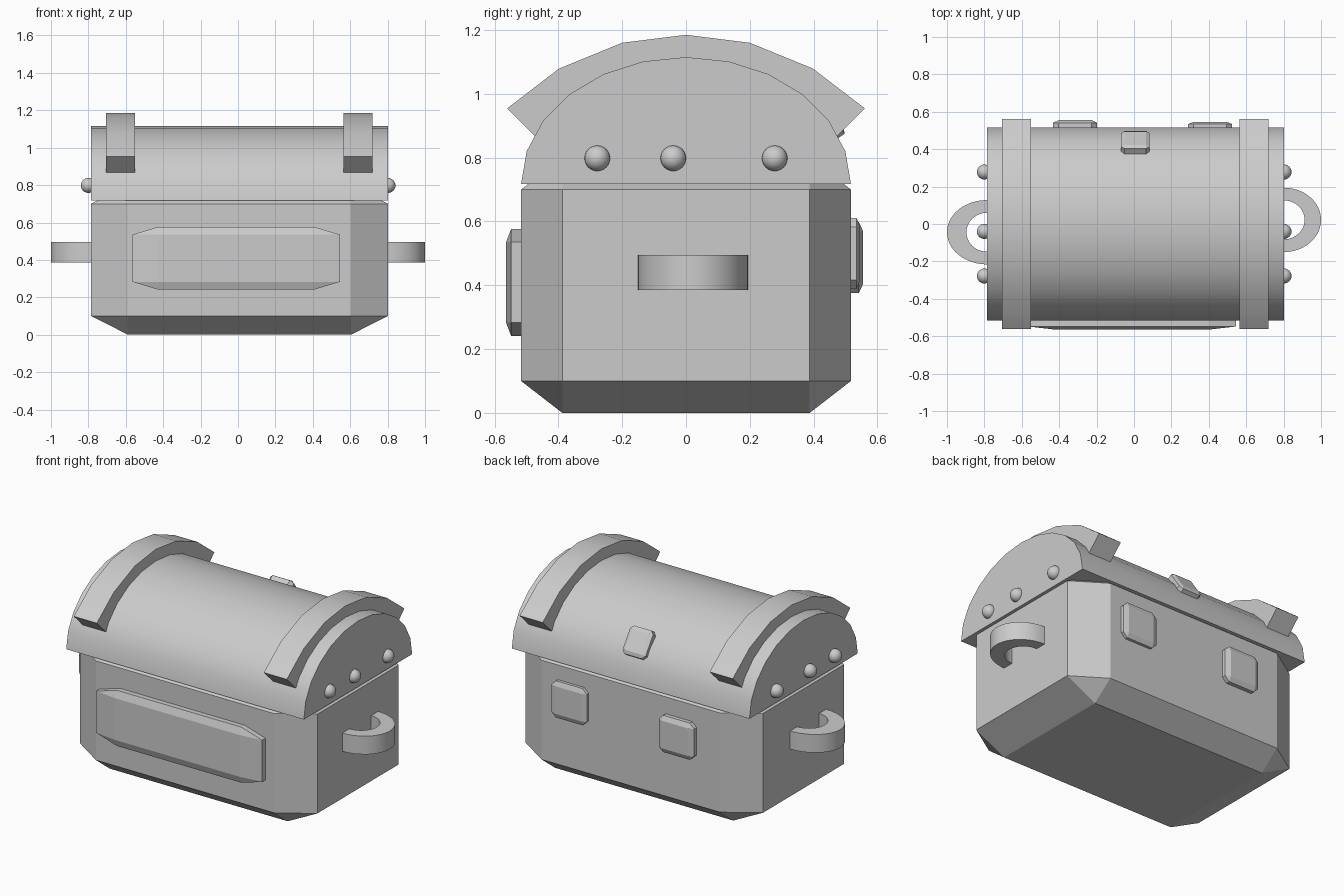
import bpy, bmesh
from math import sin, cos, pi, radians

if "Cube" in bpy.data.objects:
    bpy.data.objects.remove(bpy.data.objects["Cube"])


def finish(name, bm, smooth):
    bmesh.ops.recalc_face_normals(bm, faces=bm.faces)
    mesh = bpy.data.meshes.new(name)
    bm.to_mesh(mesh)
    bm.free()
    ob = bpy.data.objects.new(name, mesh)
    bpy.context.collection.objects.link(ob)
    if smooth:
        bpy.ops.object.select_all(action='DESELECT')
        ob.select_set(True)
        bpy.context.view_layer.objects.active = ob
        bpy.ops.object.shade_smooth_by_angle(angle=radians(30))
    return ob


def chamfered_box(name, centre, half, tilt=0):
    """Cube bevelled by a quarter, then stretched to its half sizes."""
    bm = bmesh.new()
    bmesh.ops.create_cube(bm, size=2)
    bmesh.ops.bevel(bm, geom=bm.edges[:], offset=0.25, segments=1, affect='EDGES')
    bmesh.ops.scale(bm, vec=half, verts=bm.verts)
    ob = finish(name, bm, False)
    ob.location = centre
    ob.rotation_euler.x = tilt
    return ob


def extrude_profile(name, pts, vec):
    bm = bmesh.new()
    face = bm.faces.new([bm.verts.new(p) for p in pts])
    new = bmesh.ops.extrude_face_region(bm, geom=[face], use_keep_orig=True)
    moved = [g for g in new['geom'] if isinstance(g, bmesh.types.BMVert)]
    bmesh.ops.translate(bm, vec=vec, verts=moved)
    return finish(name, bm, True)


CX, HX, HY = 0.008, 0.794, 0.517

# Chest body
chamfered_box("chest_body", (CX, 0, 0.4), (HX, HY, 0.4))

# Arched lid
arch = [(CX - HX, HY * cos(pi * i / 12), 0.717 + 0.398 * sin(pi * i / 12)) for i in range(13)]
extrude_profile("lid", arch, (2 * HX, 0, 0))

# Curved lid straps
outer = [(-0.561, 0.954), (-0.398, 1.079), (-0.2, 1.16), (0, 1.185),
         (0.2, 1.16), (0.398, 1.079), (0.561, 0.954)]
inner = [(0.445, 0.84), (0.32, 0.96), (0.17, 1.04), (0, 1.06),
         (-0.17, 1.04), (-0.32, 0.96), (-0.445, 0.84)]
for side, x in (("left", -0.705), ("right", 0.565)):
    extrude_profile("lid_strap_" + side, [(x, y, z) for y, z in outer + inner], (0.154, 0, 0))

# Side handles: half rings with a flat band section
for side, sx, x, y in (("left", -1, -0.786, -0.044), ("right", 1, 0.802, 0.022)):
    n = 24
    angles = [-pi / 2 + pi * i / n for i in range(n + 1)]
    edge = [(x + sx * (1 - abs(x)) * cos(a), y + 0.172 * sin(a), 0.385) for a in angles]
    edge += [(x + sx * 0.11 * cos(a), y + 0.104 * sin(a), 0.385) for a in reversed(angles)]
    extrude_profile("handle_" + side, edge, (0, 0, 0.11))

# Lid rivets
for side, x in (("left", -0.8), ("right", 0.802)):
    for i, y in enumerate((-0.278, -0.04, 0.278)):
        bm = bmesh.new()
        bmesh.ops.create_uvsphere(bm, u_segments=24, v_segments=12, radius=0.04)
        finish(f"rivet_{side}_{i + 1}", bm, True).location = (x, y, 0.798)

# Front plate, rear plates and rear lid latch
chamfered_box("front_plate", (-0.01, -0.5, 0.409), (0.555, 0.064, 0.168))
chamfered_box("rear_plate_left", (-0.315, 0.5, 0.487), (0.118, 0.055, 0.111))
chamfered_box("rear_plate_right", (0.407, 0.5, 0.5), (0.118, 0.046, 0.111))
chamfered_box("rear_latch", (0.007, 0.424, 0.924), (0.077, 0.042, 0.082), radians(35))
